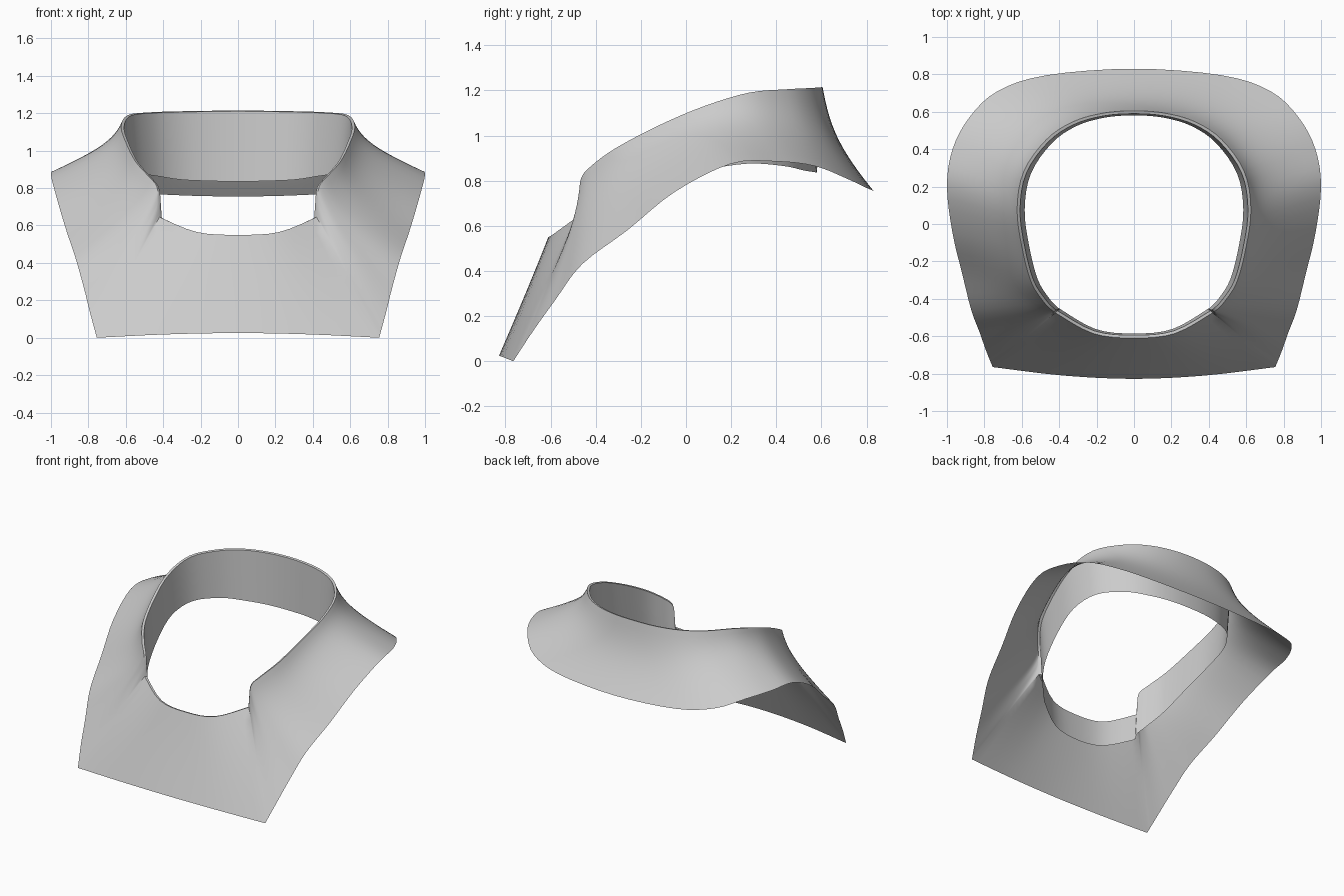
import bpy, bmesh
from mathutils import Vector

if "Cube" in bpy.data.objects:
    bpy.data.objects.remove(bpy.data.objects["Cube"])

# Half-collar stations from front centre round to back centre:
# hem x,y,z | rim x,y,z | lining bottom z | bend of the section (plan, height)
front = [
    (0, -.828, .025, 0, -.61, .55, .35, .62, .6),
    (.38, -.81, .018, .22, -.585, .565, .37, .57, .57),
    (.755, -.765, 0, .42, -.475, .645, .44, .52, .54),
]
side = [
    front[-1],
    (.79, -.68, .13, .424, -.472, .73, .46, .92, .84),
    (.825, -.58, .27, .435, -.465, .81, .49, .91, .73),
    (.87, -.46, .43, .48, -.42, .865, .54, .88, .63),
    (.92, -.26, .58, .55, -.31, .945, .63, .87, .6),
    (.97, -.05, .75, .60, -.12, 1.045, .75, .87, .59),
    (1.0, .20, .875, .625, .08, 1.13, .84, .87, .57),
    (.97, .40, .885, .59, .28, 1.19, .875, .87, .53),
    (.88, .57, .865, .47, .45, 1.205, .865, .85, .5),
    (.73, .71, .81, .33, .545, 1.21, .845, .83, .5),
    (.47, .795, .77, .17, .592, 1.213, .838, .82, .5),
    (0, .83, .755, 0, .605, 1.215, .835, .82, .5),
]


def spline(rows, steps):
    """Catmull-Rom through rows of numbers, including the first and last."""
    out = []
    for i in range(len(rows) - 1):
        p = [rows[max(0, min(len(rows) - 1, i + k))] for k in (-1, 0, 1, 2)]
        if i == 0 and rows[0][0] == 0:      # stay level across the centre line
            p[0] = [-rows[1][k] if k in (0, 3) else rows[1][k] for k in range(9)]
        if i == len(rows) - 2 and rows[-1][0] == 0:
            p[3] = [-rows[-2][k] if k in (0, 3) else rows[-2][k] for k in range(9)]
        for s in range(steps):
            t = s / steps
            out.append([.5 * (2 * b + (c - a) * t + (2*a - 5*b + 4*c - d) * t*t
                              + (3*b - a - 3*c + d) * t**3) for a, b, c, d in zip(*p)])
    return out + [list(rows[-1])]


def section(row):
    """Curved cape from hem to rim, thin lip, then the lining going down."""
    hem, rim = Vector(row[:3]), Vector(row[3:6])
    wall_z, a, b = row[6:]
    d = rim - hem
    ctrl = hem + Vector((d.x * a, d.y * a, d.z * b))
    n, w, pts = 12, 1.5, []
    for i in range(n + 1):
        t = i / n
        k0, k1, k2 = (1 - t)**2, 2 * w * t * (1 - t), t * t
        pts.append((hem * k0 + ctrl * k1 + rim * k2) / (k0 + k1 + k2))
    lip = Vector((rim.x * .975, rim.y * .975, rim.z - .004))
    low = Vector((rim.x * .935, rim.y * .96, wall_z))
    return pts + [lip] + [lip.lerp(low, t) for t in (.33, .67, 1)]


# Loft the half, with a hard break at the notch and hem corner
bm = bmesh.new()
stations = spline(front, 4)[:-1] + spline(side, 4)
grid = [[bm.verts.new(p) for p in section(r)] for r in stations]
for end in (grid[0], grid[-1]):
    for v in end:
        v.co.x = 0
for g, h in zip(grid, grid[1:]):
    for j in range(len(g) - 1):
        bm.faces.new((g[j], h[j], h[j + 1], g[j + 1]))

# Mirror to the other side
geom = bm.verts[:] + bm.edges[:] + bm.faces[:]
bmesh.ops.mirror(bm, geom=geom, axis='X', merge_dist=.0005)
bmesh.ops.remove_doubles(bm, verts=bm.verts[:], dist=.0003)
bmesh.ops.recalc_face_normals(bm, faces=bm.faces[:])
bm.faces.ensure_lookup_table()
top = max(bm.faces, key=lambda f: f.calc_center_median().z if abs(f.normal.z) > .7 else -1)
if top.normal.z < 0:
    bmesh.ops.reverse_faces(bm, faces=bm.faces[:])
mesh = bpy.data.meshes.new("shoulder_collar")
bm.to_mesh(mesh)
bm.free()
collar = bpy.data.objects.new("shoulder_collar", mesh)
bpy.context.collection.objects.link(collar)
bpy.context.view_layer.objects.active = collar
collar.select_set(True)
bpy.ops.object.shade_smooth_by_angle(angle=.7)
